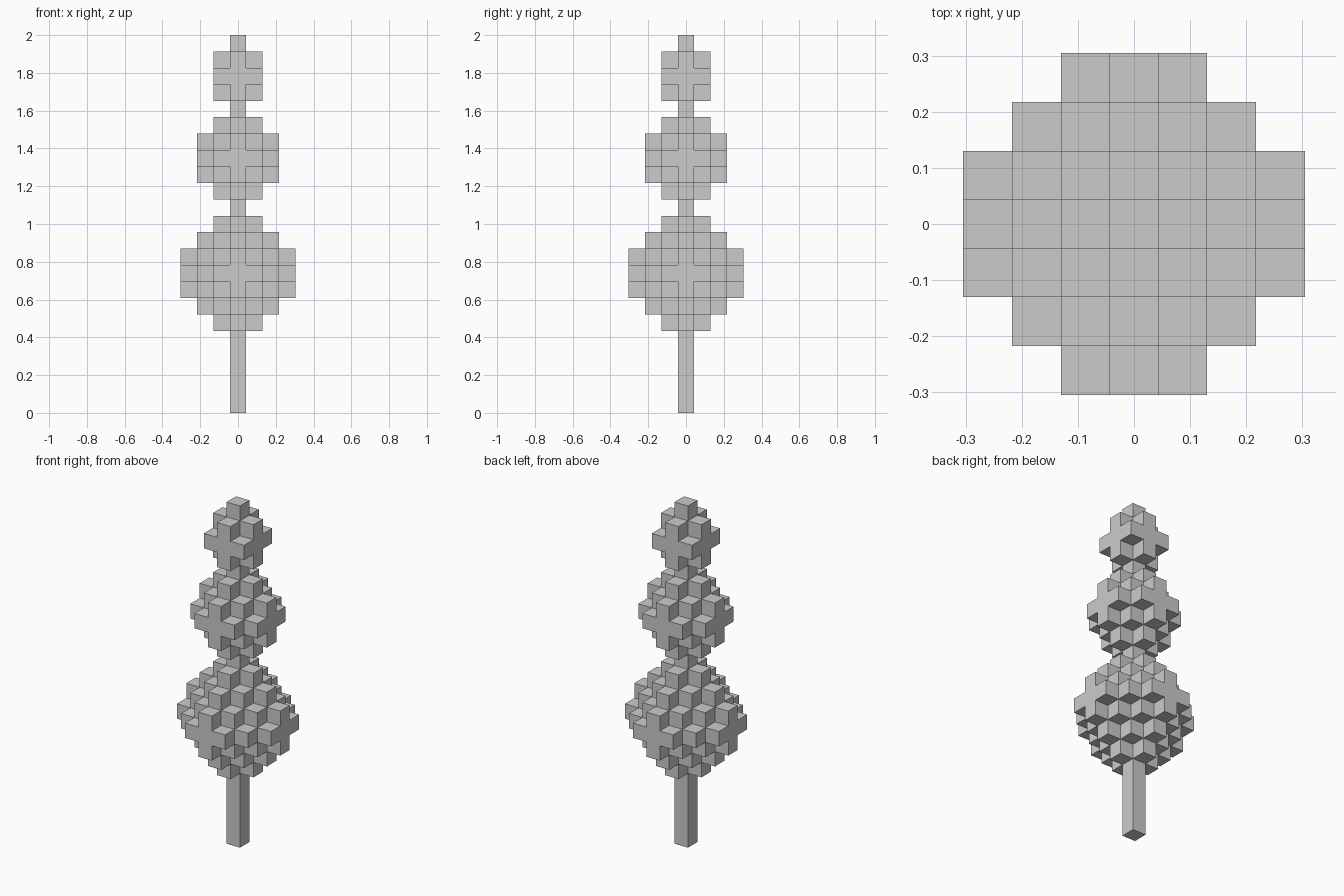
import bpy, bmesh
from mathutils import Vector

if "Cube" in bpy.data.objects:
    bpy.data.objects.remove(bpy.data.objects["Cube"])

S = 2 / 23  # edge of one cube; the tree is 23 cubes tall


def ball(centre, r):
    """Cube cells of a stepped, blunted octahedron."""
    span = range(-r, r + 1)
    return {(x, y, z + centre) for x in span for y in span for z in span
            if abs(x) + abs(y) + abs(z) <= r + 1}


def column(z0, z1):
    return {(0, 0, z) for z in range(z0, z1)}


parts = {
    "trunk": column(0, 5),
    "lower_foliage": ball(8, 3),
    "lower_neck": column(12, 13),
    "middle_foliage": ball(15, 2),
    "upper_neck": column(18, 19),
    "upper_foliage": ball(20, 1),
    "tip": column(22, 23),
}
filled = set().union(*parts.values())


def build(name, cells):
    """Make a mesh from the exposed faces of the cells."""
    bm = bmesh.new()
    for c in sorted(cells):
        centre = Vector((c[0], c[1], c[2] + 0.5))
        for axis in range(3):
            for sign in (-1, 1):
                n, u, v = Vector(), Vector(), Vector()
                n[axis] = sign
                u[(axis + 1) % 3] = 0.5
                v[(axis + 2) % 3] = 0.5 * sign
                if tuple(int(a + b) for a, b in zip(c, n)) in filled:
                    continue
                m = centre + n * 0.5
                bm.faces.new([bm.verts.new((m + k) * S)
                              for k in (-u - v, u - v, u + v, v - u)])
    bmesh.ops.remove_doubles(bm, verts=bm.verts, dist=1e-4)
    # Merge flat neighbouring faces
    bmesh.ops.dissolve_limit(bm, angle_limit=0.01, verts=bm.verts, edges=bm.edges)
    mesh = bpy.data.meshes.new(name)
    bm.to_mesh(mesh)
    bm.free()
    bpy.context.collection.objects.link(bpy.data.objects.new(name, mesh))


for name, cells in parts.items():
    build(name, cells)
